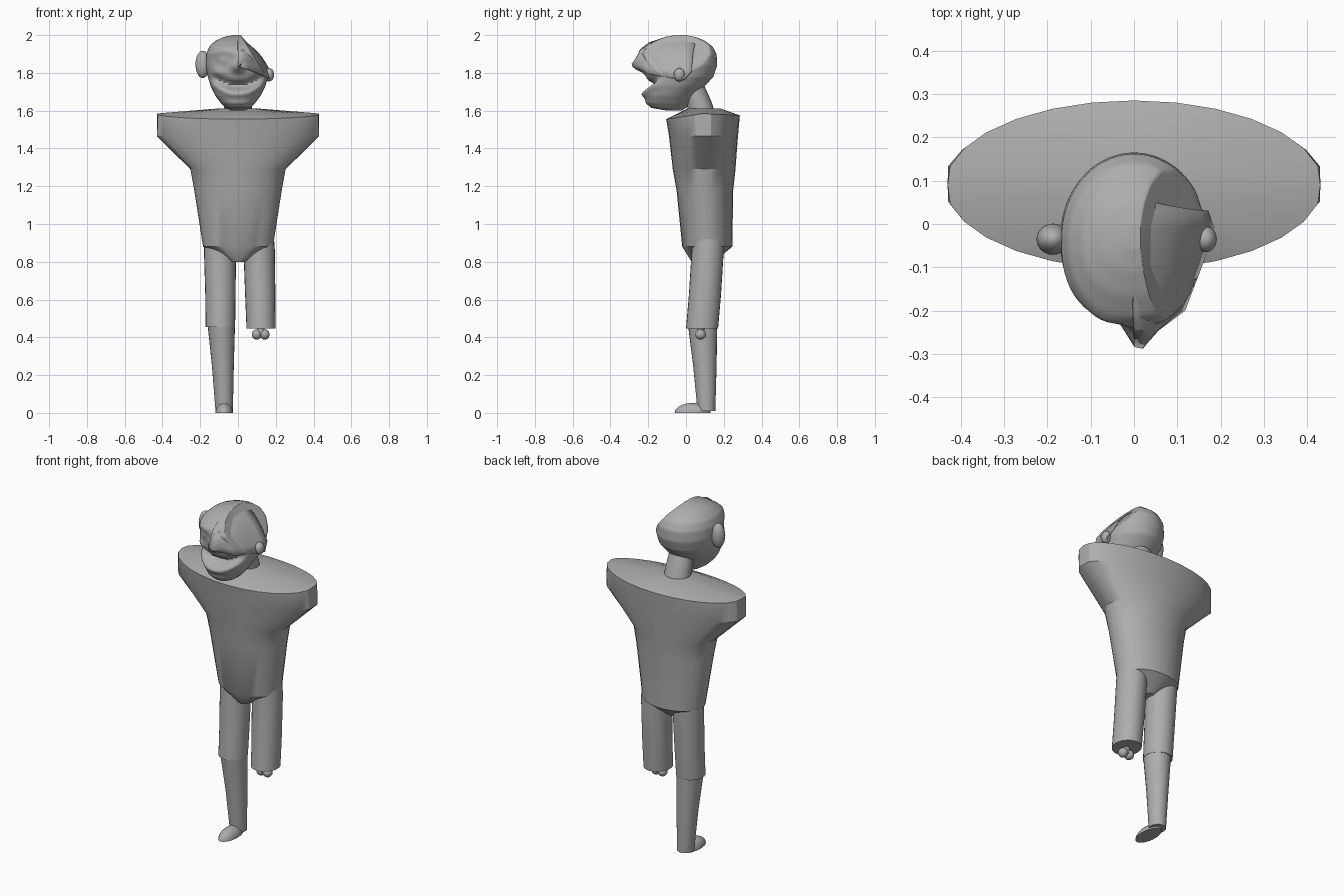
import bpy, bmesh, math
from math import sin, cos, pi, exp
from mathutils import Vector

if "Cube" in bpy.data.objects:
    bpy.data.objects.remove(bpy.data.objects["Cube"])

grey = bpy.data.materials.new("plain grey")
grey.diffuse_color = (0.42, 0.42, 0.42, 1)
grey.use_nodes = True
grey.node_tree.nodes["Principled BSDF"].inputs["Base Color"].default_value = grey.diffuse_color


def finish(name, bm, angle=35):
    bmesh.ops.recalc_face_normals(bm, faces=bm.faces)
    me = bpy.data.meshes.new(name)
    bm.to_mesh(me)
    bm.free()
    me.materials.append(grey)
    for p in me.polygons:
        p.use_smooth = True
    me.set_sharp_from_angle(angle=math.radians(angle))
    ob = bpy.data.objects.new(name, me)
    bpy.context.collection.objects.link(ob)
    return ob


def loft(name, rings, angle=35):
    """Skin a list of closed rings and cap both ends."""
    bm = bmesh.new()
    vs = [[bm.verts.new(p) for p in r] for r in rings]
    n = len(vs[0])
    for a, b in zip(vs, vs[1:]):
        for i in range(n):
            j = (i + 1) % n
            bm.faces.new((a[i], a[j], b[j], b[i]))
    bm.faces.new(vs[0])
    bm.faces.new(vs[-1])
    return finish(name, bm, angle)


def tube(name, sections, n=24):
    """Limb from (x, y, z, rx, ry) sections."""
    return loft(name, [[(x + rx * cos(2 * pi * i / n), y + ry * sin(2 * pi * i / n), z)
                        for i in range(n)] for x, y, z, rx, ry in sections])


def ball(name, centre, size, flat_bottom=False):
    bm = bmesh.new()
    bmesh.ops.create_uvsphere(bm, u_segments=24, v_segments=16, radius=1)
    if flat_bottom:
        geom = bm.verts[:] + bm.edges[:] + bm.faces[:]
        cut = bmesh.ops.bisect_plane(bm, geom=geom, plane_co=(0, 0, 0.001),
                                     plane_no=(0, 0, -1), clear_outer=True)
        edges = [e for e in cut["geom_cut"] if isinstance(e, bmesh.types.BMEdge)]
        bmesh.ops.edgeloop_fill(bm, edges=edges)
    for v in bm.verts:
        v.co = Vector([v.co[k] * size[k] + centre[k] for k in range(3)])
    return finish(name, bm)


# torso: rings of (z, half width, front y, back y), with clipped sleeve ends
torso = []
for z, rx, yf, yb in [(0.80, 0.04, 0.03, 0.15), (0.88, 0.185, -0.02, 0.245),
                      (1.18, 0.232, -0.05, 0.25), (1.29, 0.252, -0.07, 0.262),
                      (1.465, 0.44, -0.09, 0.275), (1.585, 0.435, -0.105, 0.285),
                      (1.612, 0.10, 0.01, 0.18)]:
    ring = []
    for i in range(28):
        t = 2 * pi * i / 28
        x = max(-0.43, min(0.43, rx * cos(t)))
        y = (yf + yb) / 2 + (yb - yf) / 2 * sin(t)
        dip = 0
        if 1.5 < z < 1.6:      # collar line drops toward the front
            dip = 0.03 * max(0, -sin(t)) + 0.01 * max(0, sin(t))
        ring.append((x, y, z - dip))
    torso.append(ring)
loft("torso", torso, 30)

# legs: one whole, one ending at the knee
tube("whole_thigh", [(-0.095, 0.115, 0.92, 0.085, 0.085), (-0.095, 0.115, 0.86, 0.085, 0.085),
                     (-0.093, 0.10, 0.62, 0.08, 0.084), (-0.093, 0.088, 0.455, 0.078, 0.082)])
tube("shin", [(-0.088, 0.088, 0.46, 0.072, 0.077), (-0.08, 0.10, 0.25, 0.058, 0.062),
              (-0.073, 0.108, 0.01, 0.046, 0.047)])
ball("foot", (-0.073, 0.035, 0), (0.047, 0.095, 0.052), True)
tube("stump_thigh", [(0.108, 0.115, 0.92, 0.083, 0.085), (0.112, 0.115, 0.86, 0.083, 0.085),
                     (0.118, 0.10, 0.62, 0.08, 0.085), (0.122, 0.085, 0.448, 0.077, 0.085)])
tube("bone_shaft", [(0.12, 0.077, 0.46, 0.02, 0.02), (0.12, 0.077, 0.41, 0.02, 0.02)], 12)
for side in (-1, 1):
    ball("bone_knob", (0.12 + side * 0.021, 0.077, 0.415), (0.026, 0.028, 0.027))

# neck leaning forward
tube("neck", [(0, 0.085, 1.58, 0.075, 0.07), (0, 0.07, 1.64, 0.073, 0.068),
              (0, 0.02, 1.76, 0.07, 0.065)])

# head: profile of (z, front y, back y, half width)
PROFILE = [(1.602, -0.11, -0.02, 0.04), (1.615, -0.185, 0.0, 0.065), (1.64, -0.212, 0.02, 0.09),
           (1.68, -0.222, 0.05, 0.12), (1.73, -0.215, 0.10, 0.145), (1.78, -0.21, 0.145, 0.16),
           (1.84, -0.225, 0.165, 0.17), (1.90, -0.235, 0.162, 0.168), (1.94, -0.215, 0.14, 0.152),
           (1.97, -0.165, 0.10, 0.12), (1.99, -0.11, 0.05, 0.075), (2.0, -0.06, 0.0, 0.025)]


def at(z):
    for a, b in zip(PROFILE, PROFILE[1:]):
        if z <= b[0]:
            f = (z - a[0]) / (b[0] - a[0])
            return [p + (q - p) * f for p, q in zip(a, b)][1:]
    return PROFILE[-1][1:]


def blob(x, z, cx, cz, sx, sz):
    return exp(-((x - cx) / sx) ** 2 - ((z - cz) / sz) ** 2)


def face(x, z):
    """Forward relief of the face: nose, brows, eye, cheeks, grin and lip."""
    grin = 1.735 + 2.6 * x * x
    d = 0.055 * blob(x, z, 0, 1.832, 0.025, 0.028) + 0.012 * blob(x, z, 0, 1.87, 0.02, 0.04)
    d += 0.014 * blob(x, z, -0.08, 1.865, 0.026, 0.022)
    d -= 0.014 * blob(x, z, -0.08, 1.865, 0.055, 0.04)
    d += 0.012 * blob(x, z, -0.075, 1.92, 0.06, 0.014)
    d += 0.018 * blob(x, z, -0.115, 1.80, 0.035, 0.03)
    if abs(x) < 0.15:
        d -= 0.05 * exp(-((z - grin) / 0.022) ** 2) * (1 - (x / 0.15) ** 2)
        d += 0.015 * exp(-((z - grin + 0.045) / 0.018) ** 2)
    return d


head, N, LEVELS = [], 72, 60
for k in range(LEVELS + 1):
    z = 1.801 - 0.199 * cos(pi * k / LEVELS)
    yf, yb, rx = at(z)
    yc = (yf + yb) / 2
    ring = []
    for i in range(N):
        t = 2 * pi * i / N
        c, s = cos(t), sin(t)
        if s < 0:              # squarer front
            c = math.copysign(abs(c) ** 0.85, c)
            s = -abs(s) ** 0.85
        x, y = rx * c, yc + (yb - yf) / 2 * s
        if s < 0:
            y -= face(x, z) * min(1, -s * 1.5)
        if x > 0:              # caved-in side of the skull
            slope = 1.25 if y > 0 else 1.25 + min(0.35, -y * 4)
            x = min(x, 0.015 + (2.0 - z) / slope)
        ring.append((x, y, z))
    head.append(ring)
loft("head", head, 50)

# torn flat flap over one side of the face, ridge to rim
ridge = [(0, -0.283, 1.835), (0, -0.243, 1.925), (0, -0.195, 1.962), (0, -0.1, 1.993),
         (0, 0.0, 2.0), (0, 0.06, 1.985)]
rim = [(0.012, -0.28, 1.828), (0.06, -0.242, 1.815), (0.118, -0.20, 1.795),
       (0.16, -0.09, 1.775), (0.185, -0.01, 1.765), (0.172, 0.03, 1.81)]
bm = bmesh.new()
rows = []
for a, b in zip(ridge, rim):
    row = []
    for k in range(7):
        f = k / 6
        p = Vector(a).lerp(Vector(b), f)
        p += Vector((0.5, -0.2, 0.6)) * 0.03 * sin(pi * f)
        row.append(bm.verts.new(p))
    rows.append(row)
for a, b in zip(rows, rows[1:]):
    for k in range(6):
        bm.faces.new((a[k], a[k + 1], b[k + 1], b[k]))
flap = finish("face_flap", bm)
mod = flap.modifiers.new("thickness", "SOLIDIFY")
mod.thickness = 0.006
mod.offset = -1

# ears
ball("ear", (-0.187, -0.035, 1.845), (0.038, 0.036, 0.072))
ball("small_ear", (0.165, -0.035, 1.79), (0.026, 0.03, 0.035))
